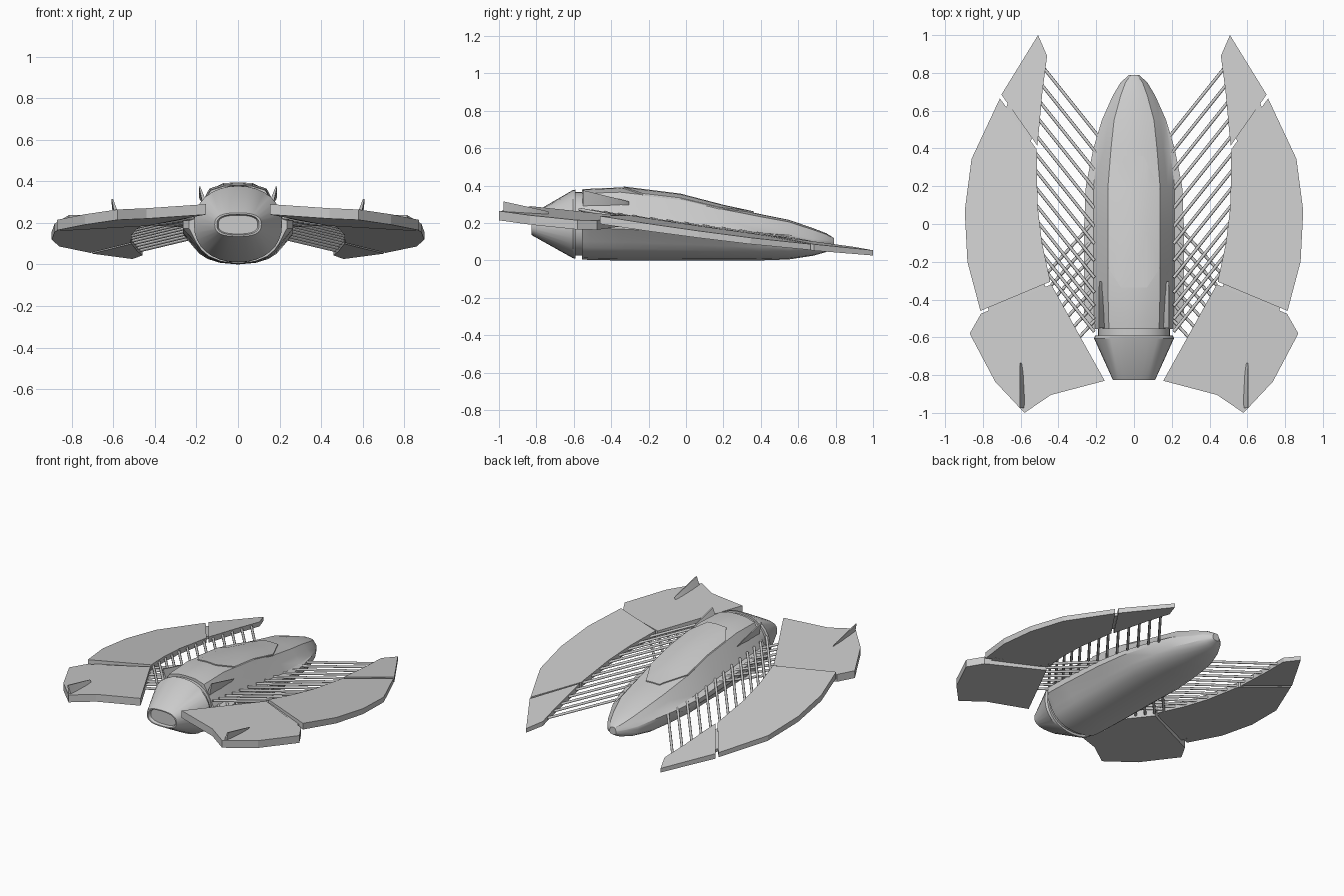
import bpy, bmesh, math
from mathutils import Vector, Matrix

if "Cube" in bpy.data.objects:
    bpy.data.objects.remove(bpy.data.objects["Cube"])


def finish(name, bm, mirror=False, smooth=None):
    bmesh.ops.recalc_face_normals(bm, faces=bm.faces[:])
    me = bpy.data.meshes.new(name)
    bm.to_mesh(me)
    bm.free()
    ob = bpy.data.objects.new(name, me)
    bpy.context.collection.objects.link(ob)
    bpy.ops.object.select_all(action='DESELECT')
    ob.select_set(True)
    bpy.context.view_layer.objects.active = ob
    if smooth:
        bpy.ops.object.shade_smooth_by_angle(angle=math.radians(smooth))
    if mirror:
        ob.modifiers.new("mirror", 'MIRROR')
    return ob


def loft(rings):
    bm = bmesh.new()
    vs = [[bm.verts.new(p) for p in r] for r in rings]
    n = len(vs[0])
    for a, b in zip(vs, vs[1:]):
        for i in range(n):
            bm.faces.new((a[i], a[(i + 1) % n], b[(i + 1) % n], b[i]))
    bm.faces.new(vs[0])
    bm.faces.new(vs[-1])
    return bm


# hull cross-section: (share of half width, share of height), chine in the middle
UPPER = [(.33, .98), (.64, .87), (.82, .5), (1, .12)]
LOWER = [(.97, -.5), (.86, -.67), (.68, -.83), (.4, -.95)]


def hull_ring(y, w, c, zt, zm, zb, lift=0):
    def z(v):
        return zm + v * (zt - zm if v > 0 else zm - zb) + lift
    half = [(u * w, z(v)) for u, v in UPPER] + [(c, z(.06)), (c, z(-.14))]
    half += [(u * w, z(v)) for u, v in LOWER]
    pts = [(0, z(1))] + half + [(0, z(-1))] + [(-x, q) for x, q in reversed(half)]
    return [(x, y, q) for x, q in pts]


# y, half width, chine half width, top, middle, bottom
HULL = [(-.555, .205, .235, .38, .20, .005), (-.51, .21, .265, .383, .20, .002),
        (-.35, .215, .265, .39, .195, 0), (-.03, .215, .265, .35, .175, 0),
        (.2, .215, .255, .29, .155, 0), (.4, .19, .215, .247, .14, 0),
        (.55, .165, .17, .217, .13, .005), (.68, .11, .112, .172, .105, .025),
        (.75, .07, .07, .145, .1, .045), (.79, .025, .025, .12, .092, .07)]
finish("fuselage", loft([hull_ring(*s) for s in HULL]), smooth=28)


# canopy panel: lifted hull skin trimmed to an octagon
OCT = [(.05, .36), (.14, .18), (.14, -.23), (.07, -.335)]
OCT += [(-x, y) for x, y in reversed(OCT)]
cutter = finish("canopy_cutter", loft([[(x, y, z) for x, y in OCT] for z in (.19, .5)]))
canopy = finish("canopy_panel", loft([hull_ring(*s, lift=.007) for s in HULL]), smooth=28)
cutter.hide_render = True
mod = canopy.modifiers.new("trim", 'BOOLEAN')
mod.operation = 'INTERSECT'
mod.object = cutter
bpy.ops.object.modifier_apply(modifier=mod.name)
bpy.data.objects.remove(cutter)


# engine collar and tapered nozzle
def oval(y, rx, zb, zt, e, n=32):
    def p(t):
        return math.copysign(abs(t) ** (2 / e), t)
    angs = [2 * math.pi * i / n for i in range(n)]
    return [(rx * p(round(math.cos(a), 6)), y,
             (zb + zt) / 2 + (zt - zb) / 2 * p(round(math.sin(a), 6))) for a in angs]


finish("engine_collar", loft([oval(-.61, .19, .025, .365, 2.2),
                              oval(-.54, .19, .025, .365, 2.2)]), smooth=30)
finish("engine_nozzle", loft([oval(-.59, .205, .01, .378, 2.2), oval(-.605, .212, .012, .376, 2.2),
                              oval(-.825, .112, .135, .248, 2.7), oval(-.825, .102, .142, .241, 2.7),
                              oval(-.805, .095, .147, .236, 2.7)]), smooth=30)


# wing planes
def main_z(x, y):
    return .04 + .135 * (1 - y) - .07 * (x - .51)


def rear_z(x, y):
    return .228 - .06 * y - .084 * x


def panel(name, pts, zf, thick):
    rings = [[(x, y, zf(x, y) + d * thick(y)) for x, y in pts] for d in (-.5, .5)]
    finish(name, loft(rings), mirror=True)


panel("wing_tip", [(.508, 1), (.46, .89), (.485, .7), (.503, .5), (.512, .415), (.702, .685)],
      main_z, lambda y: .028 + .02 * (1 - y))
panel("wing_main", [(.71, .665), (.515, .395), (.511, .1), (.487, -.1), (.443, -.305),
                    (.813, -.46), (.882, -.2), (.896, .07), (.86, .345)],
      main_z, lambda y: .038 - .01 * y)
panel("wing_rear", [(.438, -.32), (.155, -.83), (.44, -.905), (.58, -1), (.735, -.835),
                    (.87, -.58), (.81, -.475)], rear_z, lambda y: .05)
# hinge webs filling the panel joints
panel("hinge_front", [(.55, .43), (.68, .61), (.66, .66), (.53, .48)], main_z, lambda y: .02)
panel("hinge_rear", [(.48, -.3), (.78, -.42), (.76, -.49), (.46, -.36)],
      lambda x, y: (main_z(x, y) + rear_z(x, y)) / 2, lambda y: .02)


# lattice of struts between wings and hull
def strut(bm, a, b, r=.0085):
    a, b = Vector(a), Vector(b)
    d = b - a
    m = Matrix.Translation((a + b) / 2) @ d.to_track_quat('Z', 'Y').to_matrix().to_4x4()
    bmesh.ops.create_cone(bm, cap_ends=True, segments=8, radius1=r, radius2=r,
                          depth=d.length, matrix=m)


def inner_edge(y):
    if y > .41:
        return .515 - .05 * (y - .41) / .48
    return .515 if y > .1 else .515 - .07 * ((.1 - y) / .4) ** 1.3


bm = bmesh.new()
for i in range(13):
    y = .83 - .09 * i
    x = inner_edge(y) + .01
    dx = x - (.16 if i < 2 else .21)
    y2 = y - 1.25 * dx
    strut(bm, (x, y, main_z(x, y)), (x - dx, y2, main_z(x - dx, y2)))
for i in range(7):
    y = -.6 + .055 * i
    x = .44 - .285 * (-.305 - y) / .525 + .01
    y2 = y + 1.1 * (x - .2)
    strut(bm, (x, y, rear_z(x, y) - .005), (.2, y2, rear_z(.2, y2) - .025))
finish("wing_struts", bm, mirror=True, smooth=50)


# leaning fins: slim teardrop plan, tall at the rear, sloping down forward
def fin(name, x, lean, y0, y1, zb0, zb1, zt0, zt1):
    plan = [(-.011, 0), (.011, 0), (.012, .4), (.006, .88), (0, 1), (-.006, .88), (-.012, .4)]

    def ring(f, l, za, zb):
        return [(x + l + f * u, y0 + v * (y1 - y0), za + v * (zb - za)) for u, v in plan]
    finish(name, loft([ring(1, 0, zb0, zb1), ring(.3, lean, zt0, zt1)]), mirror=True, smooth=35)


fin("hull_fin", .158, .027, -.55, -.305, .29, .28, .375, .315)
fin("wing_fin", .582, .022, -.975, -.735, .235, .225, .315, .262)
